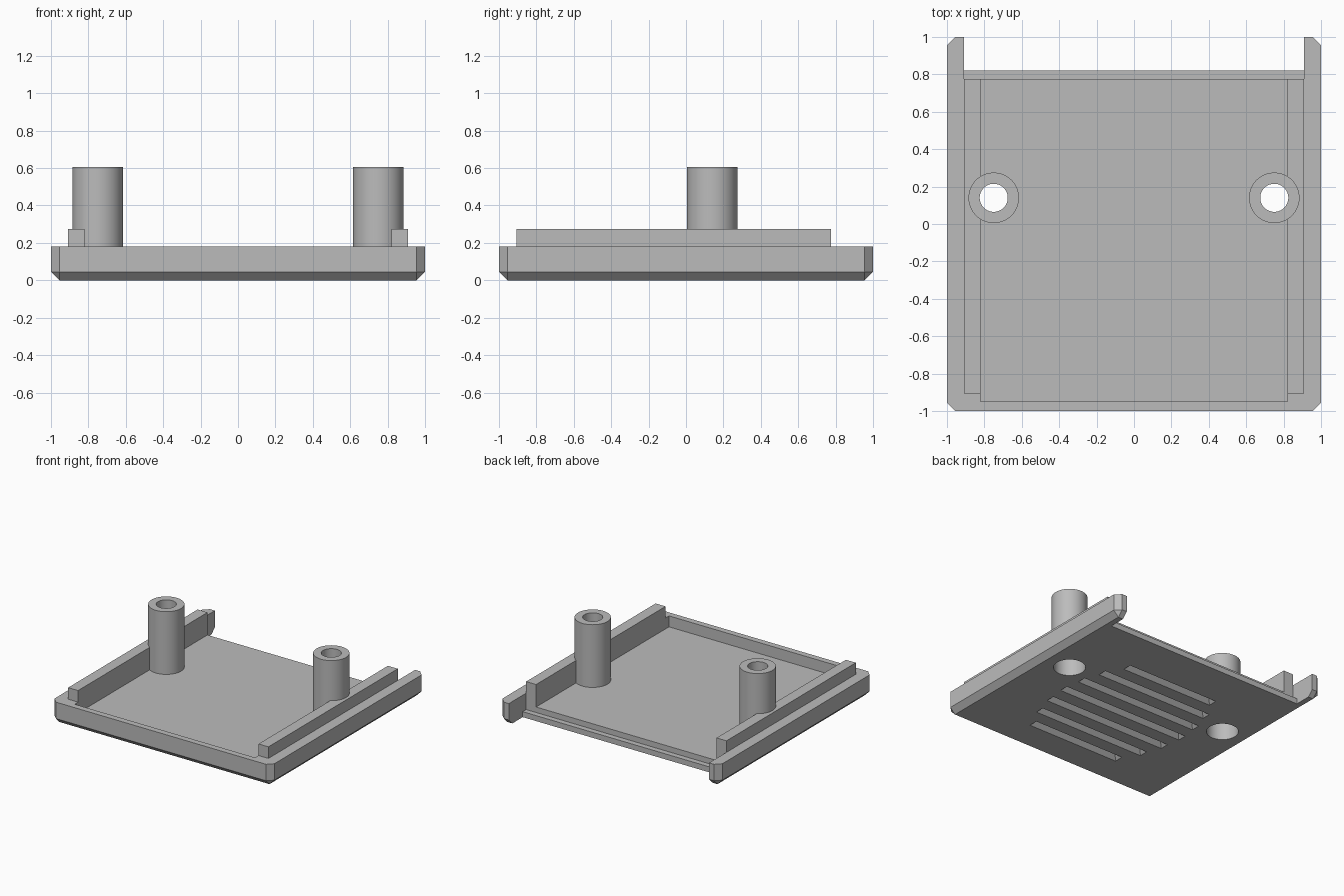
import bpy, bmesh, math
from mathutils import Vector

cube = bpy.data.objects.get("Cube")
if cube:
    bpy.data.objects.remove(cube, do_unlink=True)

grey = bpy.data.materials.new("plain_grey")
grey.use_nodes = True
colour = (0.5, 0.5, 0.5, 1)
grey.diffuse_color = colour
grey.node_tree.nodes["Principled BSDF"].inputs["Base Color"].default_value = colour

CHAMFER = 0.045
FLOOR = 0.09
RIM = 0.18
BOSS_X, BOSS_Y = 0.75, 0.14


def finish(name, bm):
    bmesh.ops.recalc_face_normals(bm, faces=bm.faces[:])
    mesh = bpy.data.meshes.new(name)
    bm.to_mesh(mesh)
    bm.free()
    mesh.materials.append(grey)
    obj = bpy.data.objects.new(name, mesh)
    bpy.context.scene.collection.objects.link(obj)
    return obj


def box(name, low, high, chamfered=False):
    low, high = Vector(low), Vector(high)
    bm = bmesh.new()
    bmesh.ops.create_cube(bm, size=1)
    for v in bm.verts:
        v.co = Vector(((low[i] + high[i]) / 2 + v.co[i] * (high[i] - low[i])) for i in range(3))
    if chamfered:
        # Everything except the top rim is chamfered
        edges = [e for e in bm.edges if min(v.co.z for v in e.verts) < high.z - 0.01]
        bmesh.ops.bevel(bm, geom=edges, offset=CHAMFER, segments=1,
                        affect='EDGES', clamp_overlap=False)
    return finish(name, bm)


def cylinder(name, x, radius, z0, z1):
    bm = bmesh.new()
    bmesh.ops.create_cone(bm, cap_ends=True, segments=64, radius1=radius,
                          radius2=radius, depth=z1 - z0)
    bmesh.ops.translate(bm, verts=bm.verts[:], vec=(x, BOSS_Y, (z0 + z1) / 2))
    return finish(name, bm)


def groove(name, y, half_length):
    # V-shaped trough with hipped ends, widening below the underside
    half, depth, under = 0.037, 0.04, 0.01
    grow = under * half / depth
    bm = bmesh.new()
    for sx in (-1, 1):
        bm.verts.new((sx * (half_length - half), y, depth))
        for sy in (-1, 1):
            bm.verts.new((sx * (half_length + grow), y + sy * (half + grow), -under))
    bmesh.ops.convex_hull(bm, input=bm.verts[:])
    return finish(name, bm)


def cut(obj, cutters):
    for c in cutters:
        mod = obj.modifiers.new("cut", 'BOOLEAN')
        mod.operation = 'DIFFERENCE'
        mod.solver = 'EXACT'
        mod.object = c
    graph = bpy.context.evaluated_depsgraph_get()
    mesh = bpy.data.meshes.new_from_object(obj.evaluated_get(graph))
    obj.modifiers.clear()
    obj.data = mesh


# Solid parts
tray = box("tray", (-1, -1, 0), (1, 1, RIM), chamfered=True)
rails, bosses, holes = [], [], []
for side, s in (("left", 1), ("right", -1)):
    xs = sorted((s * 0.82, s * 0.91))
    rails.append(box(side + "_rail", (xs[0], -0.905, RIM), (xs[1], 0.775, 0.275)))
    bosses.append(cylinder(side + "_screw_boss", s * BOSS_X, 0.135, FLOOR, 0.605))
    # Screw hole, with a wider bore for the screw head
    holes.append(cylinder("screw_hole", s * BOSS_X, 0.075, -0.1, 0.8))
    holes.append(cylinder("head_bore", s * BOSS_X, 0.12, -0.1, 0.45))

# Recessed floor, stepped back lip and open back
recesses = [
    box("floor_recess", (-0.82, -0.95, FLOOR), (0.82, 0.8, 0.5)),
    box("lip_recess", (-0.91, 0.775, CHAMFER), (0.91, 0.9, 0.5)),
    box("back_opening", (-0.91, 0.82, -0.1), (0.91, 1.1, 0.5)),
]

# Decorative grooves on the underside, fitted to a rounded outline
lengths = (0.42, 0.51, 0.56, 0.58, 0.56, 0.51, 0.42)
grooves = [groove("vent_groove", -0.13 + (i - 3) * 0.183, h) for i, h in enumerate(lengths)]

cut(tray, recesses + holes + grooves)
for part in rails + bosses:
    cut(part, holes)

for helper in recesses + holes + grooves:
    bpy.data.objects.remove(helper, do_unlink=True)

# Round walls smooth, edges crisp
for part in [tray] + rails + bosses:
    bpy.ops.object.select_all(action='DESELECT')
    part.select_set(True)
    bpy.context.view_layer.objects.active = part
    bpy.ops.object.shade_smooth_by_angle(angle=math.radians(30))
